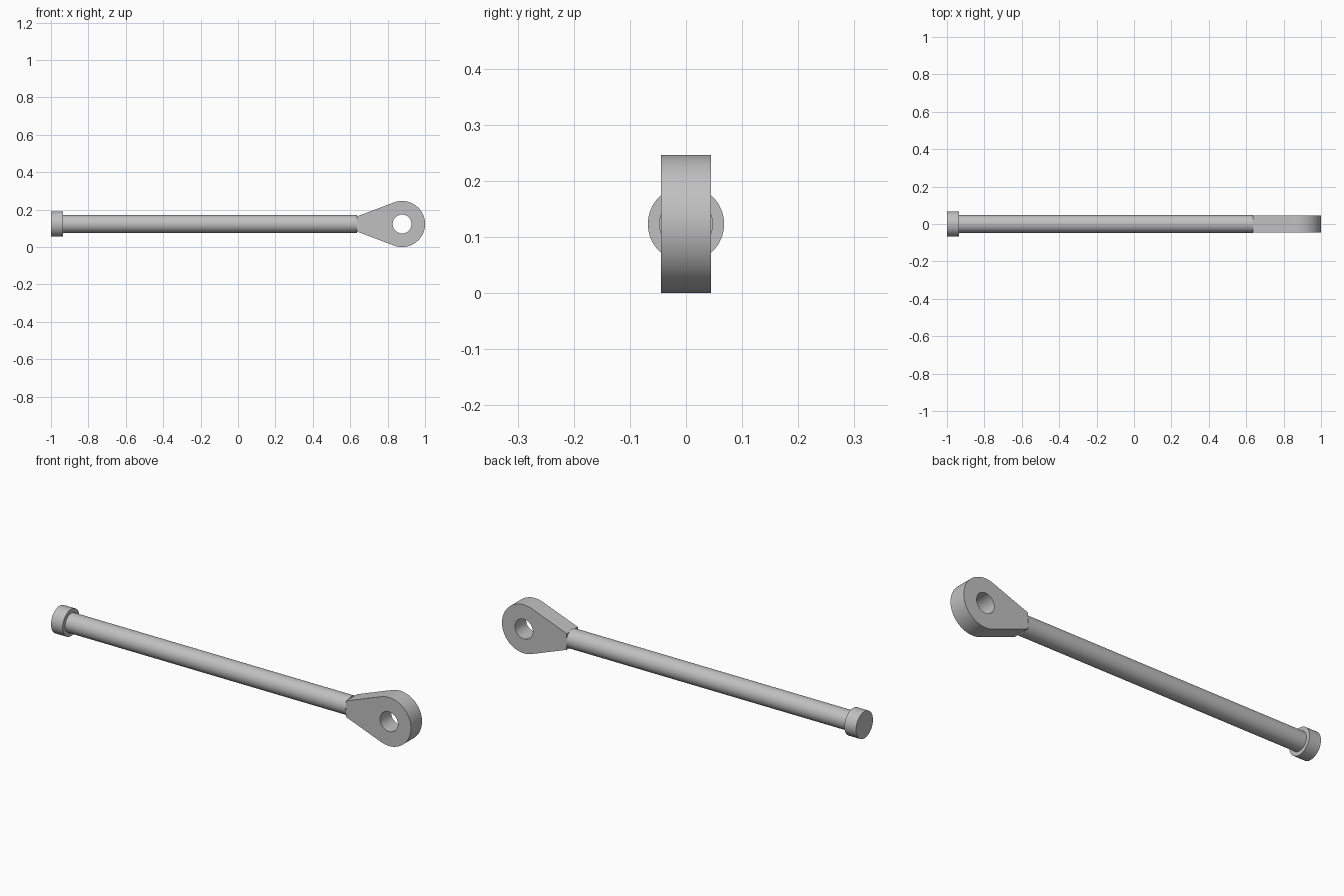
import bpy
import bmesh
from math import acos, atan2, cos, hypot, pi, radians, sin

cube = bpy.data.objects.get("Cube")
if cube:
    bpy.data.objects.remove(cube, do_unlink=True)

steel = bpy.data.materials.new("grey steel")
steel.use_nodes = True
steel.diffuse_color = (0.53, 0.53, 0.53, 1)
steel.node_tree.nodes["Principled BSDF"].inputs["Base Color"].default_value = (0.53, 0.53, 0.53, 1)

AXIS_Z = 0.123
NECK_X = 0.637


def finish(obj, name):
    obj.name = name
    obj.data.materials.append(steel)
    bpy.ops.object.select_all(action='DESELECT')
    obj.select_set(True)
    bpy.context.view_layer.objects.active = obj
    bpy.ops.object.shade_smooth_by_angle(angle=radians(30))


def bar(name, x0, x1, radius):
    bpy.ops.mesh.primitive_cylinder_add(
        vertices=64, radius=radius, depth=x1 - x0,
        location=((x0 + x1) / 2, 0, AXIS_Z), rotation=(0, pi / 2, 0))
    finish(bpy.context.object, name)


# Round head and long shaft
bar("end_head", -1, -0.935, 0.068)
bar("shaft", -0.936, NECK_X, 0.048)

# Teardrop eye: an arc joined by tangent lines to a narrow neck
EYE_X, EYE_R, HOLE_R = 0.877, 0.123, 0.05
HALF_NECK, HALF_THICK = 0.041, 0.0445
neck = NECK_X - EYE_X
tangent = atan2(HALF_NECK, neck) - acos(EYE_R / hypot(neck, HALF_NECK))
steps = 64
outline = [(EYE_R * cos(a), EYE_R * sin(a))
           for a in (tangent * (2 * i / steps - 1) for i in range(steps + 1))]
outline += [(neck, HALF_NECK), (neck, -HALF_NECK)]
hole = [(HOLE_R * cos(2 * pi * i / steps), HOLE_R * sin(2 * pi * i / steps))
        for i in range(steps)]

bm = bmesh.new()
edges = []
for loop in (outline, hole):
    verts = [bm.verts.new((EYE_X + x, -HALF_THICK, AXIS_Z + z)) for x, z in loop]
    edges += [bm.edges.new((verts[i - 1], v)) for i, v in enumerate(verts)]
bmesh.ops.triangle_fill(bm, edges=edges, use_beauty=True, normal=(0, -1, 0))
extruded = bmesh.ops.extrude_face_region(bm, geom=bm.faces[:], use_keep_orig=True)
bmesh.ops.translate(bm, vec=(0, 2 * HALF_THICK, 0),
                    verts=[g for g in extruded["geom"] if isinstance(g, bmesh.types.BMVert)])
bmesh.ops.recalc_face_normals(bm, faces=bm.faces[:])
mesh = bpy.data.meshes.new("rod_eye")
bm.to_mesh(mesh)
bm.free()
eye = bpy.data.objects.new("rod_eye", mesh)
bpy.context.collection.objects.link(eye)
finish(eye, "rod_eye")
